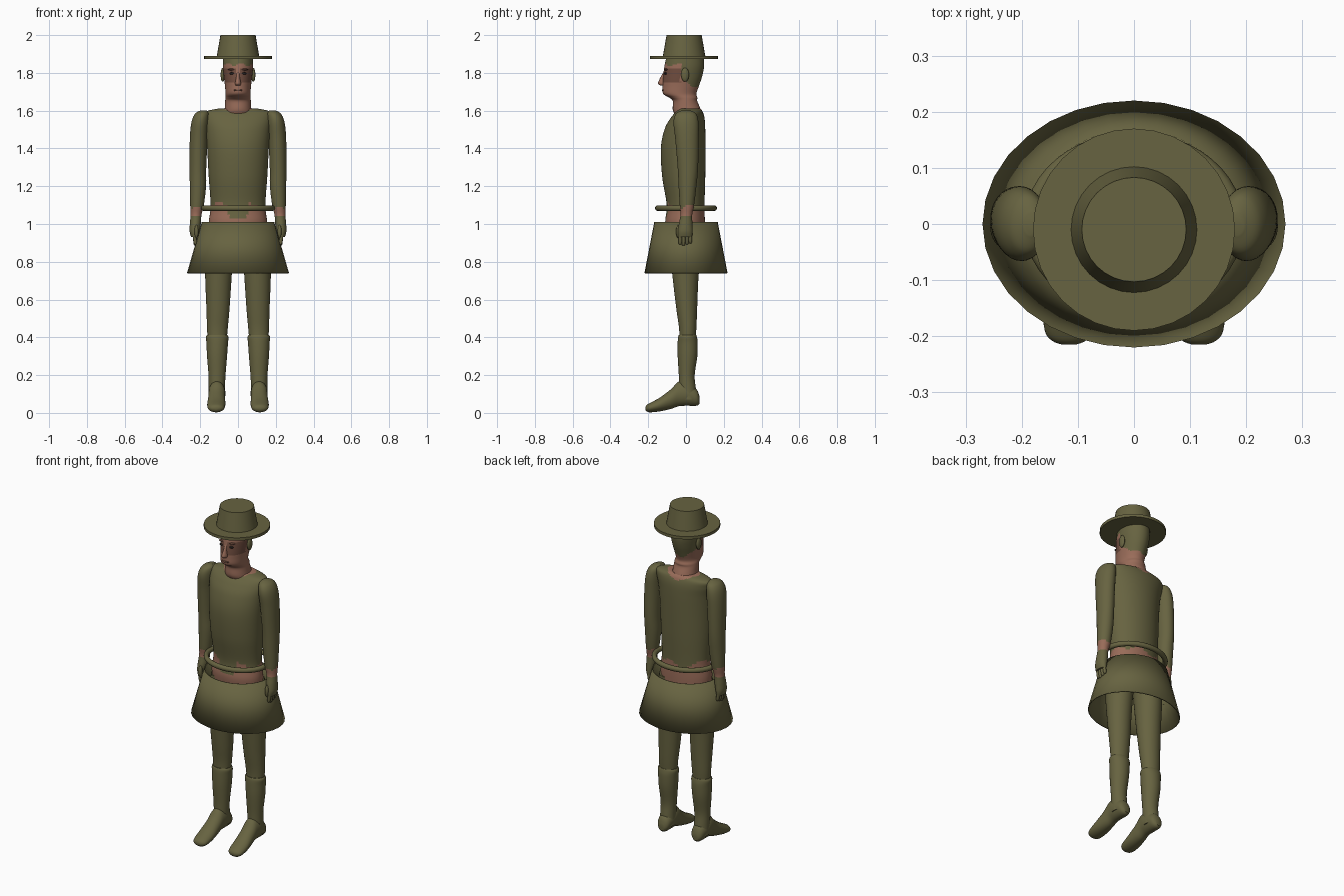
import bpy, bmesh, math
from mathutils import Vector

cube = bpy.data.objects.get("Cube")
if cube:
    bpy.data.objects.remove(cube, do_unlink=True)


def material(name, rgb):
    mat = bpy.data.materials.new(name)
    mat.use_nodes = True
    colour = (*rgb, 1)
    mat.diffuse_color = colour
    mat.node_tree.nodes["Principled BSDF"].inputs["Base Color"].default_value = colour
    return mat


olive = material("olive cloth", (.135, .125, .052))
skin = material("skin", (.32, .15, .1))
tan = material("weathered skin", (.17, .078, .052))
dark = material("dark eye", (.02, .014, .011))


def finish(name, bm, mats, rule=None, angle=40):
    """Turn a bmesh into a smooth object coloured by a rule on face centres."""
    bmesh.ops.recalc_face_normals(bm, faces=bm.faces)
    if rule:
        for face in bm.faces:
            face.material_index = rule(face.calc_center_median())
    mesh = bpy.data.meshes.new(name)
    bm.to_mesh(mesh)
    bm.free()
    for mat in mats:
        mesh.materials.append(mat)
    mesh.shade_smooth()
    mesh.set_sharp_from_angle(angle=math.radians(angle))
    obj = bpy.data.objects.new(name, mesh)
    bpy.context.collection.objects.link(obj)
    return obj


def resample(rings, steps):
    """Smooth interpolation through the given rings."""
    rows = [Vector(r) for r in rings]
    out = []
    for i in range(len(rows) - 1):
        a, b = rows[i], rows[i + 1]
        before, after = rows[max(i - 1, 0)], rows[min(i + 2, len(rows) - 1)]
        for s in range(steps):
            t = s / steps
            out.append(a + (b - before) * t / 2
                       + (before * 2 - a * 5 + b * 4 - after) * t * t / 2
                       + (a * 3 - before - b * 3 + after) * t ** 3 / 2)
    return out + [rows[-1]]


def loft(name, rings, mats=(olive,), rule=None, steps=4, segs=32,
         side=1, along_y=False, caps=True):
    """Rings are (position on axis, centre x, other centre, radius x, other radius)."""
    bm = bmesh.new()
    loops = []
    for t, cx, co, rx, ro in resample(rings, steps):
        loop = []
        for k in range(segs):
            a = math.tau * k / segs
            x, o = side * cx + rx * math.cos(a), co + ro * math.sin(a)
            loop.append(bm.verts.new((x, t, o) if along_y else (x, o, t)))
        loops.append(loop)
    for low, high in zip(loops, loops[1:]):
        for k in range(segs):
            n = (k + 1) % segs
            bm.faces.new((low[k], low[n], high[n], high[k]))
    if caps:
        bm.faces.new(loops[0])
        bm.faces.new(loops[-1])
    return finish(name, bm, mats, rule)


def ellipsoid(name, centre, radii, mat):
    bm = bmesh.new()
    bmesh.ops.create_uvsphere(bm, u_segments=20, v_segments=12, radius=1)
    bmesh.ops.scale(bm, vec=radii, verts=bm.verts)
    bmesh.ops.translate(bm, vec=centre, verts=bm.verts)
    return finish(name, bm, [mat])


# Hat
loft("hat_crown", [(1.885, 0, -.01, .113, .113), (2, 0, -.01, .093, .093)], steps=1)
loft("hat_brim", [(1.873, 0, -.01, .18, .18), (1.89, 0, -.01, .18, .18)], steps=1)


# Head: short hair on top and back, darker skin around the eyes and cheeks
def head_rule(c):
    ragged = .008 * math.sin(c.x * 90)
    if c.z > 1.845 + ragged:
        return 1
    if c.z > 1.755 - c.y * .6 + ragged and c.y > -.025 + ragged:
        return 1
    if c.y < -.03 and abs(c.x) > .012 and 1.745 < c.z < 1.825:
        return 2
    return 0


loft("head_and_neck", [
    (1.56, 0, .015, .085, .06), (1.6, 0, .005, .072, .074), (1.65, 0, -.005, .068, .065),
    (1.668, 0, -.014, .067, .074), (1.69, 0, -.033, .066, .088), (1.73, 0, -.028, .069, .096),
    (1.78, 0, -.018, .075, .103), (1.83, 0, -.01, .08, .105), (1.88, 0, -.005, .08, .1)],
    (skin, olive, tan), head_rule, steps=8, segs=48)
loft("nose", [(1.732, 0, -.118, .01, .012), (1.743, 0, -.125, .016, .023),
              (1.775, 0, -.118, .01, .018), (1.805, 0, -.11, .008, .008)], (skin,), segs=16)
ellipsoid("mouth", (0, -.119, 1.708), (.025, .008, .006), tan)
for side, word in ((1, "left"), (-1, "right")):
    ellipsoid(word + "_eye", (side * .03, -.108, 1.797), (.015, .008, .007), dark)
    ellipsoid(word + "_eyebrow", (side * .032, -.105, 1.818), (.021, .009, .005), tan)
    ellipsoid(word + "_ear", (side * .081, -.005, 1.79), (.011, .021, .037), olive)


# Torso: shirt with a ragged hem and a notched collar over bare waist
def torso_rule(c):
    hem = 1.095 + .015 * math.sin(c.x * 40) + .01 * math.sin(c.y * 55)
    if c.y < 0 and abs(c.x) < .05:
        hem = 1.03
    collar = 1.58 + abs(c.x) * .4
    if c.z < hem or (c.z > collar and abs(c.x) < .08):
        return 1
    return 0


loft("torso", [
    (.93, 0, 0, .15, .1), (1.01, 0, -.005, .154, .105), (1.1, 0, -.002, .145, .1),
    (1.25, 0, -.012, .155, .114), (1.4, 0, -.015, .163, .118), (1.5, 0, -.006, .17, .108),
    (1.56, 0, .008, .178, .09), (1.595, 0, .018, .17, .07), (1.612, 0, .02, .1, .055)],
    (olive, skin), torso_rule, steps=8, segs=64)

# Belt hoop standing clear of the waist
bm = bmesh.new()
hoop = []
for i in range(48):
    a = math.tau * i / 48
    ring = []
    for j in range(12):
        b = math.tau * j / 12
        out = .014 * math.cos(b)
        ring.append(bm.verts.new(((.182 + out) * math.cos(a), (.15 + out) * math.sin(a),
                                  1.084 + .015 * math.sin(b))))
    hoop.append(ring)
for i in range(48):
    for j in range(12):
        p, q, m = hoop[i], hoop[(i + 1) % 48], (j + 1) % 12
        bm.faces.new((p[j], q[j], q[m], p[m]))
finish("belt_hoop", bm, [olive])

# Open flared skirt
skirt = loft("skirt", [(.74, 0, 0, .27, .22), (1.01, 0, 0, .192, .168)], steps=1, caps=False)
shell = skirt.modifiers.new("thickness", "SOLIDIFY")
shell.thickness = .006
shell.offset = -1


def wrist_rule(c):
    return 1 if 1.04 < c.z < 1.095 + .012 * math.sin(c.y * 80) else 0


for side, word in ((1, "left"), (-1, "right")):
    # Arm with sleeve, bare wrist and glove
    loft(word + "_arm", [
        (.93, .23, -.005, .018, .037), (.96, .23, -.004, .026, .039), (1, .226, -.002, .029, .036),
        (1.05, .222, .002, .029, .031), (1.1, .217, .005, .036, .038), (1.2, .212, .008, .043, .047),
        (1.3, .212, .01, .044, .054), (1.45, .208, .005, .047, .062), (1.54, .2, 0, .046, .066),
        (1.585, .19, 0, .036, .052), (1.602, .182, 0, .014, .02)],
        (olive, skin), wrist_rule, steps=6, side=side)
    for i in range(4):
        y = -.031 + i * .018
        tip = .885 + .006 * abs(i - 1)
        loft(f"{word}_finger_{i + 1}", [
            (tip, .224, y, .004, .004), (tip + .01, .226, y, .009, .009),
            (.95, .231, y, .01, .01)], segs=12, side=side)
    ellipsoid(word + "_thumb", (side * .22, -.04, .96), (.011, .013, .035), olive)

    # Trouser leg
    loft(word + "_leg", [
        (.38, .11, .008, .05, .042), (.45, .109, .009, .055, .046), (.55, .106, .004, .061, .055),
        (.7, .104, -.002, .069, .067), (.85, .1, -.003, .075, .08), (.98, .085, 0, .07, .085)],
        side=side)
    # Boot shaft with a slightly proud top edge
    loft(word + "_boot_shaft", [
        (.07, .112, .015, .044, .042), (.13, .112, .008, .043, .044), (.2, .111, .004, .045, .042),
        (.3, .111, .008, .053, .052), (.37, .11, .009, .057, .053), (.4, .11, .008, .06, .05),
        (.412, .11, .008, .054, .046)], side=side)
    # Foot, lofted from heel to toe
    loft(word + "_foot", [
        (.072, .112, .067, .016, .018), (.055, .112, .082, .036, .044), (0, .112, .1, .045, .062),
        (-.04, .112, .1, .044, .065), (-.08, .113, .073, .045, .052), (-.14, .115, .044, .048, .036),
        (-.19, .116, .028, .043, .025), (-.208, .116, .025, .03, .017),
        (-.215, .116, .024, .012, .007)], side=side, along_y=True)
